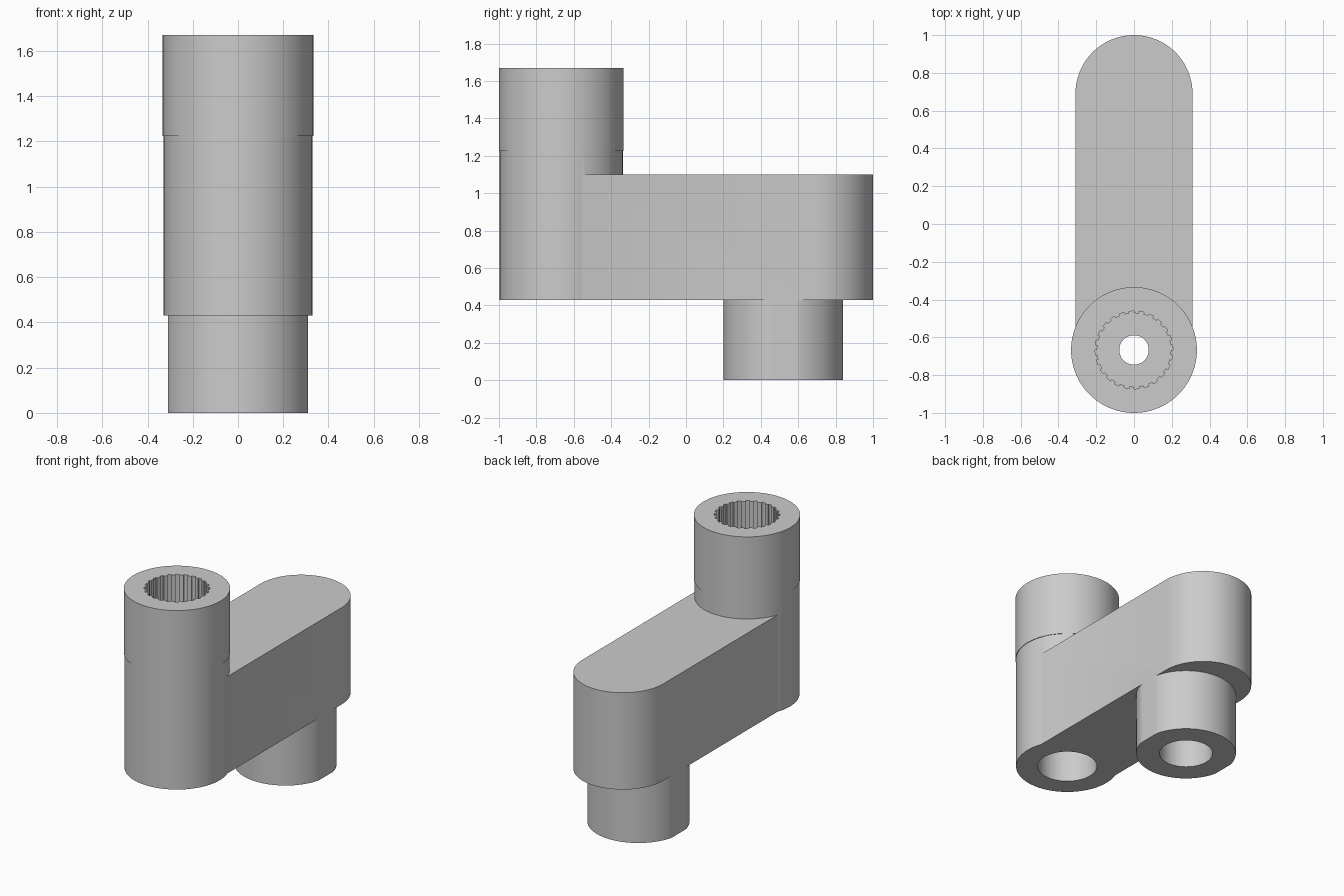
import bpy, bmesh
from math import sin, cos, pi, radians

cube = bpy.data.objects.get("Cube")
if cube:
    bpy.data.objects.remove(cube)

grey = bpy.data.materials.new("plain grey")
grey.use_nodes = True
colour = (0.6, 0.6, 0.6, 1)
grey.diffuse_color = colour
grey.node_tree.nodes["Principled BSDF"].inputs["Base Color"].default_value = colour

HUB_Y, POST_Y, HALF_WIDTH = -0.667, 0.52, 0.31
TOP, ARM_TOP, ARM_BASE, STEP = 1.67, 1.1, 0.43, 1.225


def circle(r, cy, steps=96, start=0, sweep=2 * pi):
    return [(r * cos(start + sweep * i / steps), cy + r * sin(start + sweep * i / steps))
            for i in range(steps)]


def prism(name, outline, z0, z1):
    """Extrude a closed outline between two heights."""
    bm = bmesh.new()
    face = bm.faces.new([bm.verts.new((x, y, z0)) for x, y in outline])
    new = bmesh.ops.extrude_face_region(bm, geom=[face])["geom"]
    bmesh.ops.translate(bm, vec=(0, 0, z1 - z0),
                        verts=[v for v in new if isinstance(v, bmesh.types.BMVert)])
    bmesh.ops.recalc_face_normals(bm, faces=bm.faces)
    mesh = bpy.data.meshes.new(name)
    bm.to_mesh(mesh)
    bm.free()
    mesh.materials.append(grey)
    obj = bpy.data.objects.new(name, mesh)
    bpy.context.collection.objects.link(obj)
    return obj


def combine(target, tool, operation):
    """Apply a boolean and discard the tool."""
    mod = target.modifiers.new("combine", "BOOLEAN")
    mod.operation, mod.object, mod.solver = operation, tool, "EXACT"
    bpy.context.view_layer.objects.active = target
    bpy.ops.object.modifier_apply(modifier=mod.name)
    bpy.data.objects.remove(tool)


# Arm with a rounded back end
arm_outline = [(-HALF_WIDTH, HUB_Y), (HALF_WIDTH, HUB_Y)]
arm_outline += circle(HALF_WIDTH, 1 - HALF_WIDTH, 48, 0, pi)
arm_outline.append((-HALF_WIDTH, 1 - HALF_WIDTH))
crank = prism("crank_arm", arm_outline, ARM_BASE, ARM_TOP)

# Hub in two slightly different diameters
combine(crank, prism("lower_hub", circle(0.329, HUB_Y), ARM_BASE, STEP), "UNION")
combine(crank, prism("upper_hub", circle(0.333, HUB_Y), STEP, TOP), "UNION")

# Lower post, its sides flattened to the arm width
post_outline = [(max(-HALF_WIDTH, min(HALF_WIDTH, x)), y) for x, y in circle(0.32, POST_Y)]
combine(crank, prism("lower_post", post_outline, 0, ARM_BASE + 0.05), "UNION")

# Serrated socket in the top of the hub
TEETH = 24
socket = []
for i in range(TEETH):
    for r, part in ((0.206, 0), (0.206, 0.5), (0.195, 0.5), (0.195, 1)):
        a = 2 * pi * (i + part) / TEETH
        socket.append((r * cos(a), HUB_Y + r * sin(a)))
combine(crank, prism("socket_cutter", socket, STEP, TOP + 0.1), "DIFFERENCE")

# Screw hole, hub counterbore and post bore
for name, r, y, z0, z1 in (("screw_hole", 0.078, HUB_Y, 0.3, TOP),
                           ("hub_bore", 0.19, HUB_Y, 0.3, ARM_TOP),
                           ("post_bore", 0.17, POST_Y, -0.1, 0.86)):
    combine(crank, prism(name, circle(r, y, 64), z0, z1), "DIFFERENCE")

bpy.ops.object.select_all(action="DESELECT")
crank.select_set(True)
bpy.context.view_layer.objects.active = crank
bpy.ops.object.shade_smooth_by_angle(angle=radians(25))
